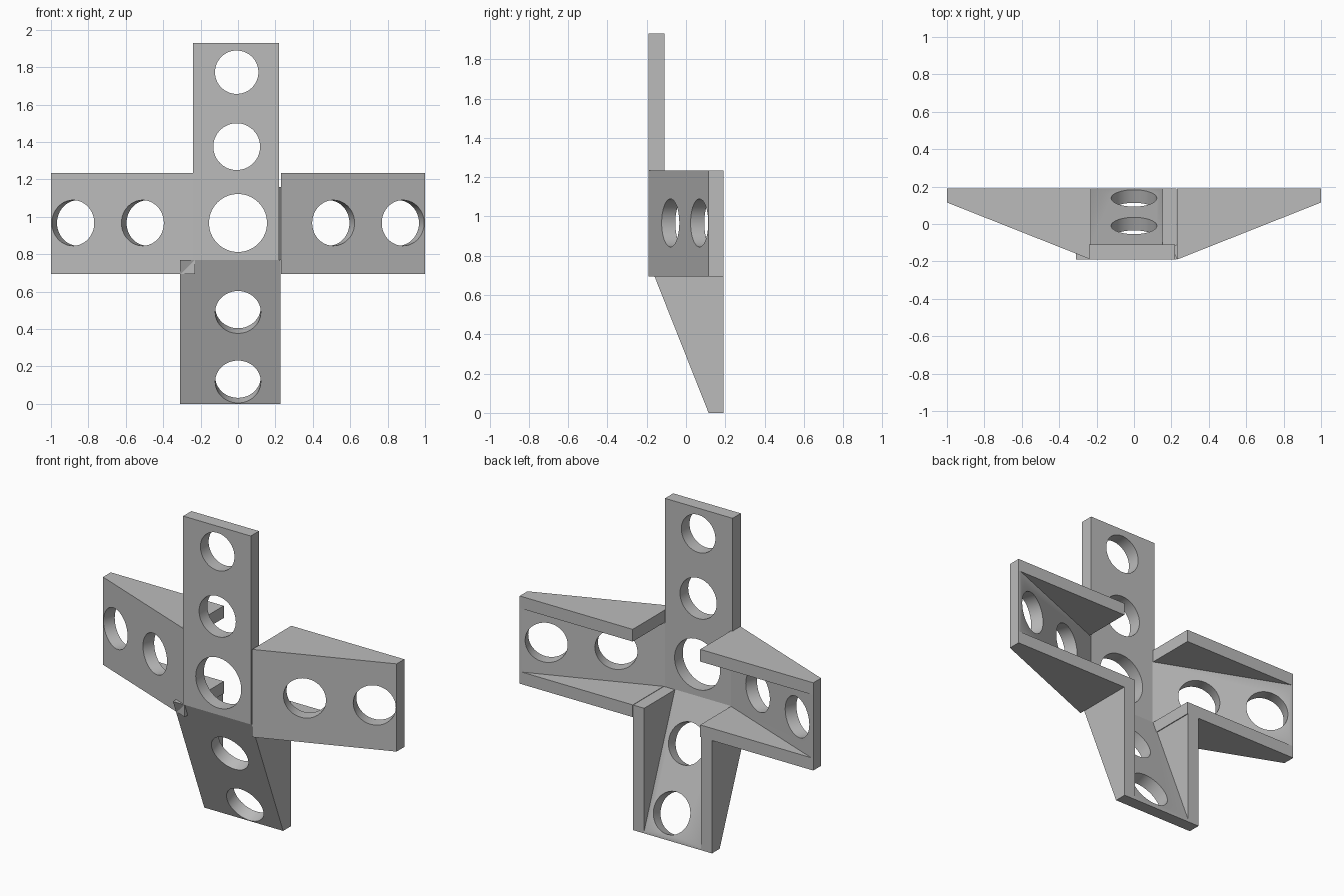
import bpy, bmesh, math
from mathutils import Vector

old = bpy.data.objects.get("Cube")
if old:
    bpy.data.objects.remove(old, do_unlink=True)

grey = bpy.data.materials.new("plain grey")
grey.use_nodes = True
grey.diffuse_color = (0.5, 0.5, 0.5, 1)
grey.node_tree.nodes["Principled BSDF"].inputs["Base Color"].default_value = (0.5, 0.5, 0.5, 1)

FRONT, BACK, WALL, LENGTH, TIP = -0.19, 0.19, 0.075, 0.77, 0.115
SLOPE = math.atan2(TIP - FRONT, LENGTH)
HOLE_R = 0.122


def prism(name, profile, low, high, place):
    """Extrude a (length, depth) profile across its width and place it."""
    bm = bmesh.new()
    ends = [[bm.verts.new(place(u, d, w)) for u, d in profile] for w in (low, high)]
    bm.faces.new(ends[0])
    bm.faces.new(ends[1])
    n = len(profile)
    for i in range(n):
        j = (i + 1) % n
        bm.faces.new((ends[0][i], ends[0][j], ends[1][j], ends[1][i]))
    bmesh.ops.recalc_face_normals(bm, faces=bm.faces)
    mesh = bpy.data.meshes.new(name)
    bm.to_mesh(mesh)
    bm.free()
    obj = bpy.data.objects.new(name, mesh)
    bpy.context.collection.objects.link(obj)
    mesh.materials.append(grey)
    return obj


def drill(obj, centre, axis, radius):
    """Cut a round hole through a plate."""
    bpy.ops.mesh.primitive_cylinder_add(
        vertices=64, radius=radius, depth=0.4, location=centre,
        rotation=axis.to_track_quat('Z', 'Y').to_euler())
    cutter = bpy.context.object
    cutter.hide_render = True
    mod = obj.modifiers.new("hole", 'BOOLEAN')
    mod.operation, mod.solver, mod.object = 'DIFFERENCE', 'EXACT', cutter
    bpy.context.view_layer.objects.active = obj
    bpy.ops.object.modifier_apply(modifier=mod.name)
    bpy.data.objects.remove(cutter, do_unlink=True)


def smooth(obj):
    bpy.ops.object.select_all(action='DESELECT')
    obj.select_set(True)
    bpy.context.view_layer.objects.active = obj
    bpy.ops.object.shade_smooth_by_angle(angle=math.radians(30))


def bracket(name, low, high, hole_w, place):
    """Sloping drilled plate between two tapering side flanges."""
    s, c = math.sin(SLOPE), math.cos(SLOPE)
    inner = (-WALL * s, FRONT + WALL * c)
    reach = inner[0] + (BACK - inner[1]) * c / s
    plate = prism(name + "_plate",
                  [(0, FRONT), (LENGTH, TIP), (LENGTH, BACK), (reach, BACK), inner],
                  low + WALL, high - WALL, place)
    axis = place(-s, c, 0) - place(0, 0, 0)
    for u in (0.28, 0.652):
        drill(plate, place(u, FRONT + u * s / c, hole_w), axis, HOLE_R)
    smooth(plate)
    side = [(0, FRONT), (LENGTH, TIP), (LENGTH, BACK), (0, BACK)]
    prism(name + "_flange_a", side, low, low + WALL, place)
    prism(name + "_flange_b", side, high - WALL, high, place)


# Side arms and lower leg
bracket("left_arm", 0.695, 1.235, 0.967, lambda u, d, w: Vector((0.23 + u, d, w)))
bracket("right_arm", 0.695, 1.235, 0.967, lambda u, d, w: Vector((-0.23 - u, d, w)))
bracket("leg", -0.31, 0.227, 0, lambda u, d, w: Vector((w, d, LENGTH - u)))

# Flat upright with the large centre hole
upright = prism("upright_plate",
                [(LENGTH, FRONT), (1.93, FRONT), (1.93, -0.11), (LENGTH, -0.11)],
                -0.24, 0.22, lambda u, d, w: Vector((w, d, u)))
for x, z, r in ((0, 0.967, 0.155), (-0.007, 1.375, 0.125), (-0.007, 1.773, 0.116)):
    drill(upright, Vector((x, FRONT, z)), Vector((0, 1, 0)), r)
smooth(upright)
